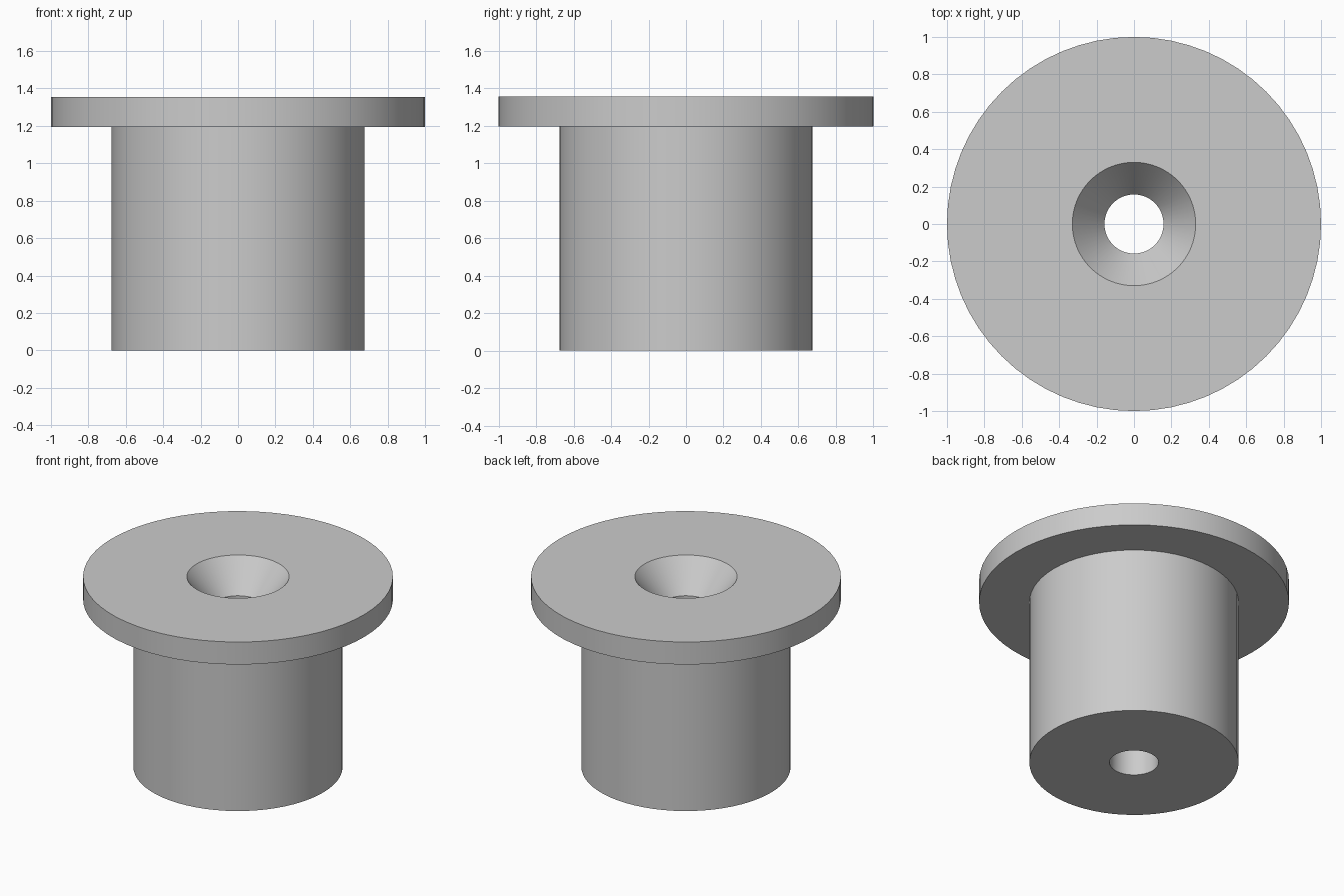
import bpy
import bmesh
import math

cube = bpy.data.objects.get("Cube")
if cube:
    bpy.data.objects.remove(cube, do_unlink=True)

SEGMENTS = 64
HEIGHT = 1.355
FLANGE_BOTTOM = 1.195
FLANGE_R, BODY_R = 1.0, 0.675
SINK_R, HOLE_R = 0.33, 0.158
SINK_DEPTH = 0.21

# Plain grey material
grey = bpy.data.materials.new("plain_grey")
grey.use_nodes = True
colour = (0.6, 0.6, 0.6, 1)
grey.diffuse_color = colour
grey.node_tree.nodes["Principled BSDF"].inputs["Base Color"].default_value = colour

# Closed half section: body, flange, countersink, through hole
profile = [
    (HOLE_R, 0),
    (BODY_R, 0),
    (BODY_R, FLANGE_BOTTOM),
    (FLANGE_R, FLANGE_BOTTOM),
    (FLANGE_R, HEIGHT),
    (SINK_R, HEIGHT),
    (HOLE_R, HEIGHT - SINK_DEPTH),
]

# Revolve the section about z
bm = bmesh.new()
verts = [bm.verts.new((r, 0, z)) for r, z in profile]
edges = [bm.edges.new((v, verts[(i + 1) % len(verts)])) for i, v in enumerate(verts)]
bmesh.ops.spin(bm, geom=verts + edges, cent=(0, 0, 0), axis=(0, 0, 1),
               angle=math.tau, steps=SEGMENTS)
bmesh.ops.remove_doubles(bm, verts=bm.verts, dist=0.0001)
bmesh.ops.recalc_face_normals(bm, faces=bm.faces)

mesh = bpy.data.meshes.new("flanged_bushing")
bm.to_mesh(mesh)
bm.free()
mesh.materials.append(grey)
bushing = bpy.data.objects.new("flanged_bushing", mesh)
bpy.context.collection.objects.link(bushing)

# Smooth round walls, sharp rims
bpy.ops.object.select_all(action="DESELECT")
bushing.select_set(True)
bpy.context.view_layer.objects.active = bushing
bpy.ops.object.shade_smooth_by_angle(angle=math.radians(30))
